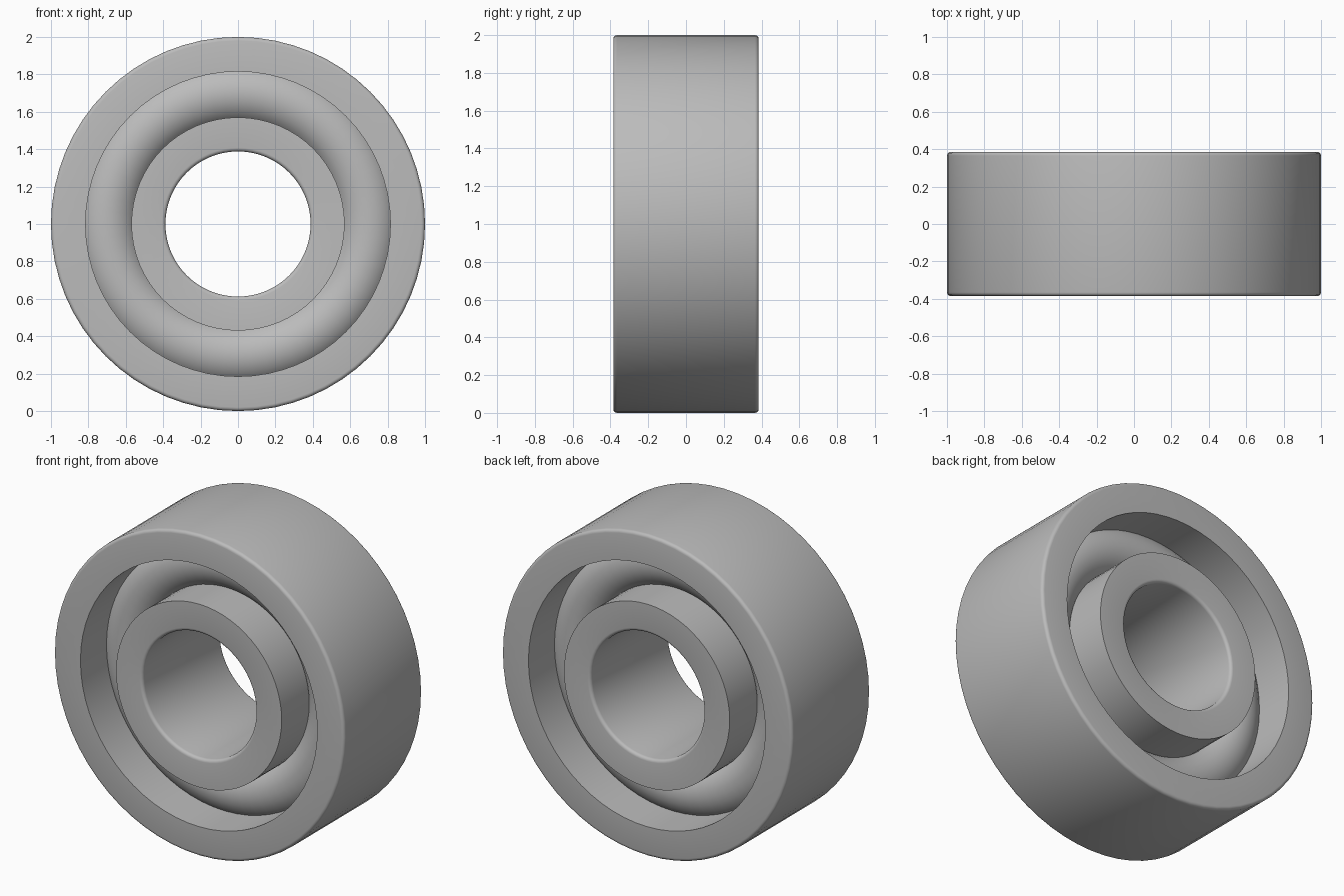
import bpy, bmesh, math
from mathutils import Matrix, Vector

cube = bpy.data.objects.get("Cube")
if cube:
    bpy.data.objects.remove(cube, do_unlink=True)

SEGMENTS = 32
HALF_WIDTH = 0.385
ROUND = 0.02

# Plain grey steel
steel = bpy.data.materials.new("grey steel")
steel.use_nodes = True
steel.diffuse_color = (0.5, 0.5, 0.5, 1)
steel.node_tree.nodes["Principled BSDF"].inputs["Base Color"].default_value = steel.diffuse_color


def lathe(name, profile, steps):
    """Revolve a closed (radius, y) profile around the horizontal axle."""
    bm = bmesh.new()
    axle = Vector((0, 0, 1))
    verts = [bm.verts.new((0, y, 1 + r)) for r, y in profile]
    edges = [bm.edges.new((verts[i - 1], verts[i])) for i in range(len(verts))]
    bmesh.ops.spin(bm, geom=verts + edges, cent=axle, axis=(0, 1, 0),
                   angle=math.tau, steps=steps, use_merge=True)
    bmesh.ops.remove_doubles(bm, verts=bm.verts, dist=0.0001)
    bmesh.ops.recalc_face_normals(bm, faces=bm.faces)
    mesh = bpy.data.meshes.new(name)
    bm.to_mesh(mesh)
    bm.free()
    mesh.materials.append(steel)
    obj = bpy.data.objects.new(name, mesh)
    bpy.context.collection.objects.link(obj)
    bpy.ops.object.select_all(action='DESELECT')
    obj.select_set(True)
    bpy.context.view_layer.objects.active = obj
    bpy.ops.object.shade_smooth_by_angle(angle=math.radians(40))
    return obj


def ring_profile(plain, rounded):
    """Rectangle from a sharp radius to a radius with rounded rims."""
    side = 1 if rounded > plain else -1
    corner = []
    for i in range(5):
        a = i * math.pi / 8
        corner.append((rounded - side * ROUND * (1 - math.sin(a)),
                       HALF_WIDTH - ROUND * (1 - math.cos(a))))
    front = [(r, -y) for r, y in reversed(corner)]
    return [(plain, HALF_WIDTH)] + corner + front + [(plain, -HALF_WIDTH)]


# Races: sharp groove edges, rounded tread and bore
lathe("outer_ring", ring_profile(0.815, 1.0), SEGMENTS * 2)
lathe("inner_ring", ring_profile(0.57, 0.388), SEGMENTS * 2)

# Round bead filling the channel between the rings
bead = [(0.70 + 0.174 * math.cos(math.tau * i / 24),
         0.174 * math.sin(math.tau * i / 24)) for i in range(24)]
lathe("middle_bead", bead, SEGMENTS * 2)
